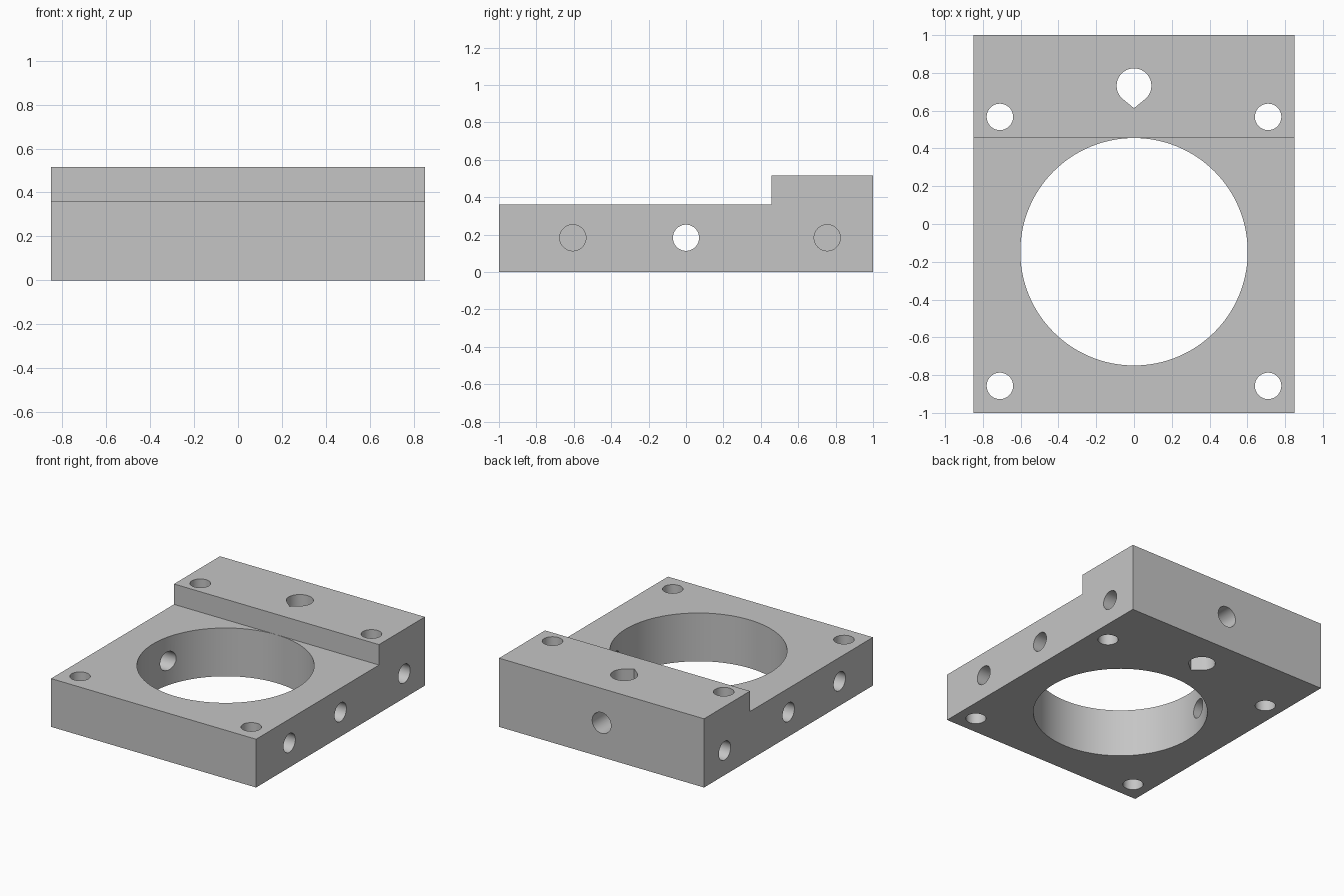
import bpy
import bmesh
from math import pi, acos, cos, sin
from mathutils import Matrix, Vector

if "Cube" in bpy.data.objects:
    bpy.data.objects.remove(bpy.data.objects["Cube"], do_unlink=True)

HALF_W, HALF_L = 0.85, 1.0
LOW, HIGH, STEP_Y = 0.362, 0.515, 0.456
SIDE_Z, BACK_Z, SMALL_R = 0.183, 0.257, 0.07

grey = bpy.data.materials.new("machined grey")
grey.use_nodes = True
grey.diffuse_color = (0.56, 0.56, 0.56, 1)
grey.node_tree.nodes["Principled BSDF"].inputs["Base Color"].default_value = grey.diffuse_color


def prism(name, points, depth, matrix):
    """Extrude a flat outline along its local z, then place it with a matrix."""
    bm = bmesh.new()
    face = bm.faces.new([bm.verts.new((x, y, 0)) for x, y in points])
    ext = bmesh.ops.extrude_face_region(bm, geom=[face])
    moved = [v for v in ext["geom"] if isinstance(v, bmesh.types.BMVert)]
    bmesh.ops.translate(bm, vec=(0, 0, depth), verts=moved)
    bmesh.ops.recalc_face_normals(bm, faces=bm.faces)
    bm.transform(matrix)
    mesh = bpy.data.meshes.new(name)
    bm.to_mesh(mesh)
    bm.free()
    obj = bpy.data.objects.new(name, mesh)
    bpy.context.collection.objects.link(obj)
    return obj


def circle(r, n=48):
    return [(r * cos(2 * pi * i / n), r * sin(2 * pi * i / n)) for i in range(n)]


def teardrop(r, tip, n=40):
    """Circle whose front runs along tangents to a point at -y."""
    a = acos(r / tip)
    start, sweep = -pi / 2 + a, 2 * pi - 2 * a
    arc = [(r * cos(start + sweep * i / n), r * sin(start + sweep * i / n)) for i in range(n + 1)]
    return arc + [(0, -tip)]


def along(start, direction):
    turn = Vector(direction).to_track_quat("Z", "Y").to_matrix().to_4x4()
    return Matrix.Translation(start) @ turn


# Stepped block: side profile (y, z) extruded across x
profile = [(-HALF_L, 0), (HALF_L, 0), (HALF_L, HIGH), (STEP_Y, HIGH), (STEP_Y, LOW), (-HALF_L, LOW)]
axes = Matrix(((0, 0, 1, -HALF_W), (1, 0, 0, 0), (0, 1, 0, 0), (0, 0, 0, 1)))
block = prism("stepped_block", profile, 2 * HALF_W, axes)
block.data.materials.append(grey)


def cut(points, depth, matrix):
    tool = prism("cutter", points, depth, matrix)
    tool.hide_render = True
    mod = block.modifiers.new("cut", "BOOLEAN")
    mod.operation, mod.solver, mod.object = "DIFFERENCE", "EXACT", tool
    bpy.context.view_layer.objects.active = block
    bpy.ops.object.modifier_apply(modifier=mod.name)
    bpy.data.objects.remove(tool, do_unlink=True)


# Main bore and teardrop hole, straight through
cut(circle(0.602, 128), 1, Matrix.Translation((0, -0.147, -0.2)))
cut(teardrop(0.092, 0.119), 1, Matrix.Translation((0, 0.732, -0.2)))

for side in (-1, 1):
    # Vertical corner holes
    for y in (-0.857, 0.567):
        cut(circle(SMALL_R), 1, Matrix.Translation((side * 0.71, y, -0.2)))
    # Side holes: the middle one opens into the bore, the others are blind
    for y, depth in ((-0.605, 0.3), (0, 0.5), (0.755, 0.3)):
        cut(circle(SMALL_R), depth + 0.1, along((side * (HALF_W + 0.1), y, SIDE_Z), (-side, 0, 0)))

# Back hole reaching the teardrop hole
cut(circle(0.078), 0.368, along((0, HALF_L + 0.1, BACK_Z), (0, -1, 0)))

# Smooth hole walls with sharp edges
bpy.ops.object.select_all(action="DESELECT")
block.select_set(True)
bpy.context.view_layer.objects.active = block
bpy.ops.object.shade_smooth_by_angle(angle=0.5)
